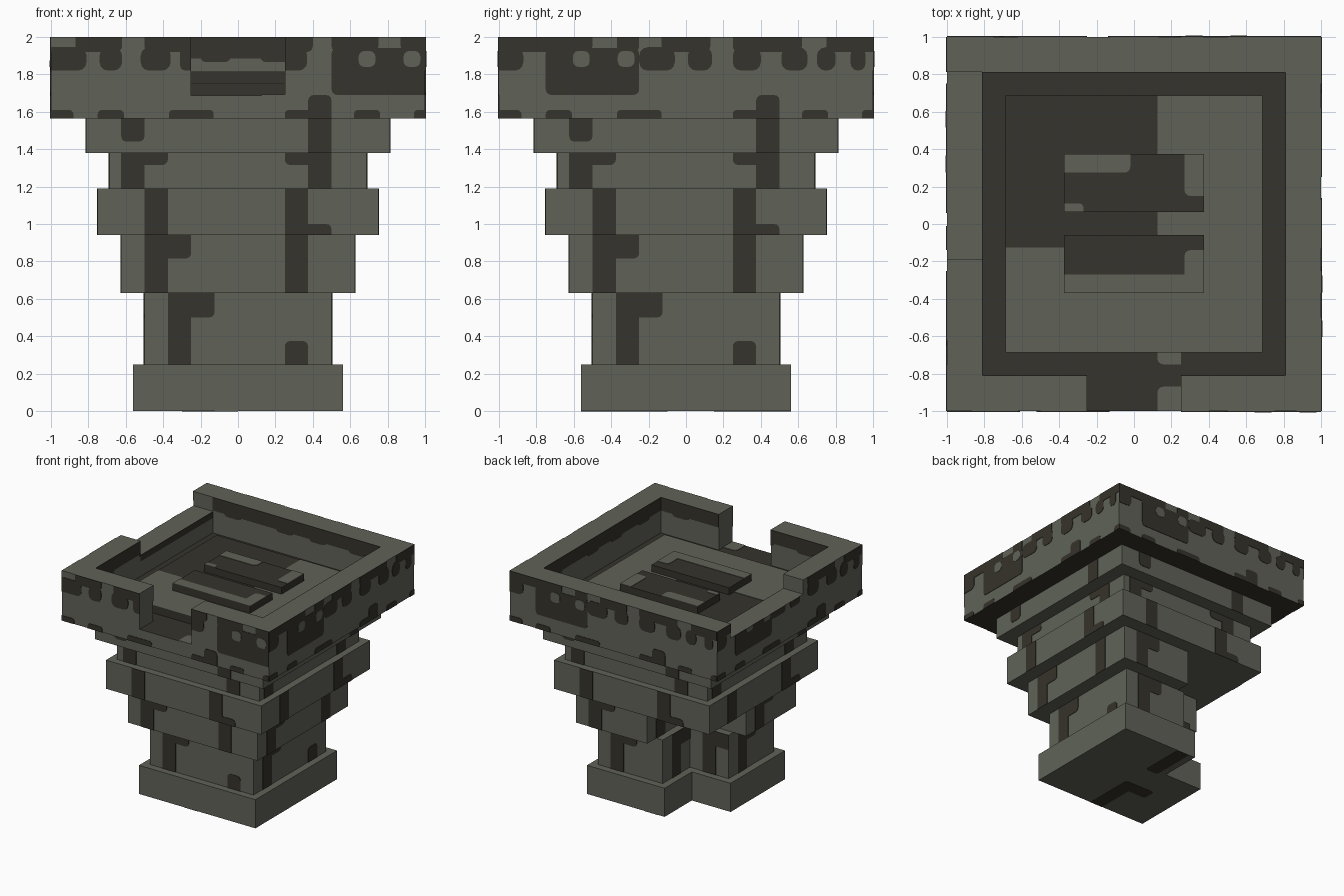
import bpy, bmesh, math
from mathutils import Vector

cube = bpy.data.objects.get("Cube")
if cube:
    bpy.data.objects.remove(cube, do_unlink=True)


def material(name, rgb):
    m = bpy.data.materials.new(name)
    m.use_nodes = True
    m.diffuse_color = (*rgb, 1)
    bsdf = m.node_tree.nodes["Principled BSDF"]
    bsdf.inputs["Base Color"].default_value = (*rgb, 1)
    bsdf.inputs["Roughness"].default_value = 0.9
    return m


STONE = material("grey green stone", (0.117, 0.124, 0.098))
DARK = material("dark brown stain", (0.037, 0.033, 0.025))


def finish(name, bm):
    bmesh.ops.recalc_face_normals(bm, faces=bm.faces)
    me = bpy.data.meshes.new(name)
    bm.to_mesh(me)
    bm.free()
    me.materials.append(STONE)
    me.materials.append(DARK)
    ob = bpy.data.objects.new(name, me)
    bpy.context.collection.objects.link(ob)
    return ob


def prism(bm, points, offset, mat=0):
    """Extrude a closed outline along an offset vector."""
    face = bm.faces.new([bm.verts.new(p) for p in points])
    out = bmesh.ops.extrude_face_region(bm, geom=[face])["geom"]
    bmesh.ops.translate(bm, vec=offset, verts=[v for v in out if isinstance(v, bmesh.types.BMVert)])
    for f in {f for v in face.verts for f in v.link_faces} | {g for g in out if isinstance(g, bmesh.types.BMFace)}:
        f.material_index = mat


def solid(name, outline, z0, z1, dark=lambda n: False):
    bm = bmesh.new()
    prism(bm, [(x, y, z0) for x, y in outline], Vector((0, 0, z1 - z0)))
    bmesh.ops.recalc_face_normals(bm, faces=bm.faces)
    for f in bm.faces:
        f.normal_update()
        f.material_index = int(dark(f.normal))
    return finish(name, bm)


def rect(x0, x1, y0, y1):
    return [(x0, y0), (x1, y0), (x1, y1), (x0, y1)]


# Painted plates: rectangles clipped to a panel, rounded where a corner is inside it
def plate(bm, frame, r, panel, mat=1, thick=0.004, rad=0.03):
    o, u, v, n = frame
    a0, a1 = max(r[0], panel[0]), min(r[1], panel[1])
    b0, b1 = max(r[2], panel[2]), min(r[3], panel[3])
    if a1 - a0 < 0.01 or b1 - b0 < 0.01:
        return
    rad = min(rad, (a1 - a0) * 0.49, (b1 - b0) * 0.49)
    pts = []
    for a, b, sa, sb, start in ((a0, b0, 1, 1, 180), (a1, b0, -1, 1, 270),
                                (a1, b1, -1, -1, 0), (a0, b1, 1, -1, 90)):
        inside = (panel[0] + .001 < a < panel[1] - .001) and (panel[2] + .001 < b < panel[3] - .001)
        if not inside:
            pts.append((a, b))
            continue
        for k in range(4):
            t = math.radians(start + 30 * k)
            pts.append((a + sa * rad + rad * math.cos(t), b + sb * rad + rad * math.sin(t)))
    prism(bm, [o + u * a + v * b for a, b in pts], n * thick, mat)


Z = Vector((0, 0, 1))
NORMALS = {"front": (0, -1, 0), "right": (1, 0, 0), "back": (0, 1, 0), "left": (-1, 0, 0)}


def side(name, d):
    n = Vector(NORMALS[name])
    return n * d, Z.cross(n), Z, n


# Stepped pedestal: name, half width, z range, corner notch, stains measured from the panel's left edge
TIERS = [
    ("base", .5625, 0, .25, .1875, []),
    ("column", .5, .25, .63, .125,
     [(.125, .25, .25, .63), (.125, .375, .5, .63), (.75, .875, .25, .375)]),
    ("lower_tier", .625, .63, .94, .0625,
     [(.125, .25, .63, .94), (.125, .375, .815, .94), (.875, 1, .63, .94)]),
    ("middle_tier", .75, .94, 1.19, None,
     [(.25, .375, .94, 1.19), (1, 1.125, .94, 1.19), (1, 1.25, .94, 1.0)]),
    ("upper_tier", .6875, 1.19, 1.38, None,
     [(.0625, .1875, 1.19, 1.38), (.0625, .3125, 1.315, 1.38),
      (1.0625, 1.1875, 1.19, 1.38), (.9375, 1.1875, 1.315, 1.38)]),
    ("top_tier", .8125, 1.38, 1.565, None,
     [(.1875, .3125, 1.44, 1.565), (1.1875, 1.3125, 1.38, 1.565)]),
]
for name, h, z0, z1, c, stains in TIERS:
    outline = rect(-h, h, -h, h)
    panels = [(s, h, -h, h) for s in NORMALS]
    if c is not None:
        outline[3:] = [(-c, h), (-c, c), (-h, c)]
        panels = [("front", h, -h, h), ("right", h, -h, h), ("back", h, -h, c), ("left", h, -c, h),
                  ("back", c, c, h), ("left", c, -h, -c)]
    solid(name, outline, z0, z1)
    if stains:
        bm = bmesh.new()
        for s, d, u0, u1 in panels:
            for a, b, lo, hi in stains:
                plate(bm, side(s, d), (u0 + a, u0 + b, lo, hi), (u0, u1, z0, z1))
        finish(name + "_stains", bm)

# Stains under the base
bm = bmesh.new()
under = (Vector(), Vector((1, 0, 0)), Vector((0, 1, 0)), Vector((0, 0, 1)))
for r in ((-.125, 0, .15, .5625), (-.125, 0, -.5625, -.12), (-.3, 0, -.22, -.1)):
    plate(bm, (Vector((0, 0, -.002)),) + under[1:], r, (-.5625, .5625, -.5625, .5625))
finish("base_underside_stains", bm)

# Basin: floor slab, walls with a front opening and a lowered left sill
W, I, FLOOR = 1, .8125, 1.6875
solid("basin_floor", rect(-W, W, -W, W), 1.565, FLOOR, lambda n: abs(n.z) > .5)
solid("back_wall", rect(-W, W, I, W), FLOOR, 2)
solid("right_wall", rect(I, W, -I, I), FLOOR, 2)
solid("left_wall", rect(-W, -I, -I, -.1875), FLOOR, 2)
solid("left_sill", rect(-W, -I, -.1875, I), FLOOR, 1.875)
for s, (x0, x1) in (("left", (.25, W)), ("right", (-W, -.25))):
    solid("front_wall_" + s, rect(x0, x1, -W, -I), FLOOR, 2)

# Raised platform and two slabs
P = .6875
solid("platform", rect(-P, P, -P, P), FLOOR, 1.75, lambda n: True)
solid("front_slab", rect(-.375, .375, -.37, -.06), 1.75, 1.8125, lambda n: True)
solid("back_slab", rect(-.375, .375, .065, .375), 1.75, 1.8125, lambda n: True)


def top(name, z, panel, rects):
    bm = bmesh.new()
    frame = (Vector((0, 0, z)),) + under[1:]
    for r in rects:
        plate(bm, frame, r, panel, 0)
    finish(name, bm)


top("platform_clean_patch", 1.75, (-P, P, -P, P), [(.125, P, -P, P), (-P, .126, -P, -.125)])
top("floor_clean_patch", FLOOR, (-.25, .25, -W, -P), [(.125, .25, -.75, -P), (.125, .25, -W, -.87)])
top("front_slab_clean_patch", 1.8125, (-.375, .375, -.37, -.06),
    [(-.375, .375, -.37, -.27), (.27, .375, -.37, -.14)])
top("back_slab_clean_patch", 1.8125, (-.375, .375, .065, .375),
    [(-.375, -.02, .275, .375), (.27, .375, .15, .375), (-.375, -.27, .065, .11)])

# Dripping stains on the outside of the basin
LOW = [(-1, -.88, 1.565, 1.61), (-.75, -.61, 1.565, 1.61), (-.37, -.13, 1.565, 1.61), (.25, .5, 1.565, 1.61),
       (.375, .5, 1.565, 1.69), (.62, .76, 1.565, 1.61), (.94, 1, 1.565, 1.61)]
DRIPS = [(-1, -.87), (-.25, -.06), (.01, .14), (.25, .4), (.51, .65), (.7, .8), (.88, .96)]
BANDS = [(-1, -.5), (-.37, -.25), (-.13, .13), (.25, .62), (.75, 1)]
FRONT_DRIPS = [(-1, -.81), (-.74, -.62), (-.52, -.36), (-.31, -.25), (.25, .37)]
FRONT_BANDS = [(-.87, -.62), (-.5, -.25), (.25, .4), (.5, .75), (.87, 1)]


def rim_stains(name, drips, bands, block, panels):
    bm = bmesh.new()
    frame = side(name, W)
    for panel in panels:
        for a, b in drips:
            plate(bm, frame, (a, b, 1.82, 1.945), panel, rad=.045)
        for a, b in bands:
            plate(bm, frame, (a, b, 1.92, 2), panel)
        plate(bm, frame, (block, block + .5, 1.69, 1.94), panel)
        for hole in (block + .19, block + .43):
            plate(bm, frame, (hole - .045, hole + .045, 1.84, 1.925), panel, 0, .007)
    for r in LOW:
        plate(bm, frame, r, (-1, 1, 1.565, 2))
    finish(name + "_rim_stains", bm)


full = (-1, 1, 1.565, 2)
rim_stains("front", FRONT_DRIPS, FRONT_BANDS, .5, [(-1, -.25, 1.565, 2), (.25, 1, 1.565, 2)])
rim_stains("right", DRIPS, BANDS, -.75, [full])
rim_stains("back", DRIPS, BANDS, -.75, [full])
rim_stains("left", DRIPS, BANDS, -.75, [(-1, -I, 1.565, 2), (-I, .1875, 1.565, 1.875), (.1875, 1, 1.565, 2)])

# Stains around the inside of the basin walls
bm = bmesh.new()
INNER = [("front", -I, I, 2), ("left", -I, I, 2), ("back", -I, -.25, 2), ("back", .25, I, 2),
         ("right", -I, -.1875, 2), ("right", -.1875, I, 1.875)]
for s, u0, u1, z1 in INNER:
    panel = (u0, u1, FLOOR, z1)
    plate(bm, side(s, -I), (u0, u1, 1.885 if z1 == 2 else 1.82, z1), panel)
    for a in (-.7, -.2, .12, .5):
        plate(bm, side(s, -I), (a, a + .16, 1.865, z1), panel)
finish("inner_wall_stains", bm)
